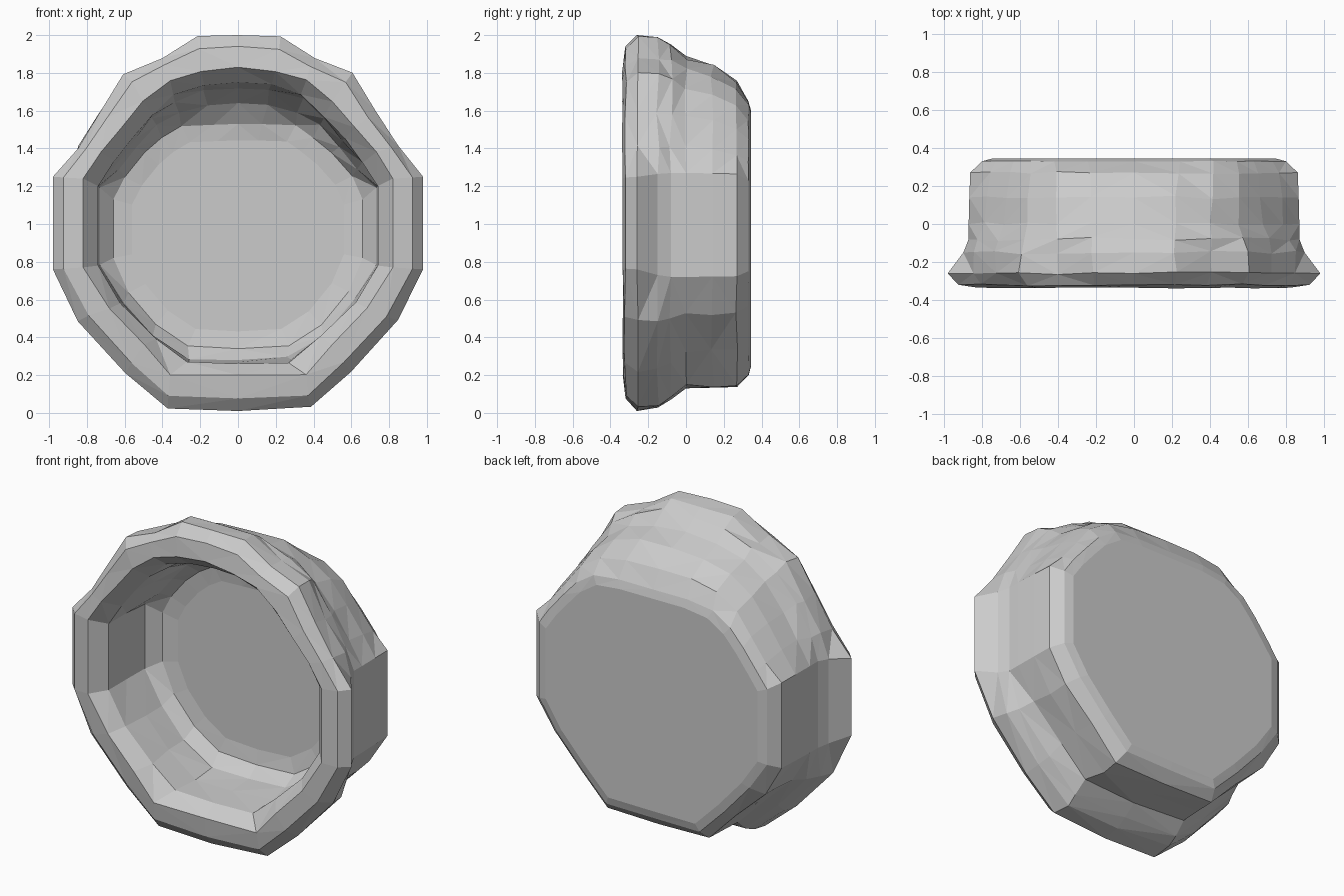
import bpy, bmesh, random

if "Cube" in bpy.data.objects:
    bpy.data.objects.remove(bpy.data.objects["Cube"])

random.seed(4)

# Right-half outlines (x, z), listed from top to bottom
rim = [(0, 2), (.22, 1.99), (.40, 1.88), (.60, 1.80), (.73, 1.60), (.85, 1.41),
       (.98, 1.25), (.98, .76), (.85, .49), (.60, .21), (.38, .03), (0, .01)]
body = [(0, 1.89), (.22, 1.88), (.40, 1.83), (.56, 1.72), (.68, 1.57), (.79, 1.41),
        (.87, 1.27), (.87, .72), (.75, .52), (.55, .33), (.36, .14), (0, .13)]
back = [(0, 1.65), (.24, 1.65), (.42, 1.63), (.54, 1.55), (.63, 1.45), (.73, 1.33),
        (.80, 1.23), (.80, .75), (.68, .57), (.50, .37), (.33, .20), (0, .20)]
lip = [(0, 1.83), (.20, 1.81), (.36, 1.76), (.50, 1.65), (.62, 1.51), (.73, 1.38),
       (.82, 1.24), (.82, .77), (.68, .55), (.50, .36), (.36, .20), (0, .20)]
mouth = [(0, 1.75), (.18, 1.74), (.34, 1.68), (.46, 1.57), (.56, 1.46), (.66, 1.33),
         (.74, 1.20), (.74, .78), (.62, .58), (.44, .40), (.27, .27), (0, .26)]
floor = [(0, 1.53), (.13, 1.53), (.30, 1.52), (.40, 1.46), (.50, 1.38), (.60, 1.25),
         (.66, 1.13), (.66, .82), (.58, .64), (.44, .47), (.27, .35), (0, .34)]


# Blend two outlines, with separate weights for top, side and bottom points
def mix(a, b, top, side=None, bottom=None):
    side = top if side is None else side
    bottom = top if bottom is None else bottom
    out = []
    for p, q in zip(a, b):
        t = top if p[1] > 1.3 else bottom if p[1] < .7 else side
        out.append((p[0] + (q[0] - p[0]) * t, p[1] + (q[1] - p[1]) * t))
    return out


# Rings from the inner floor, over the rim, to the back: outline, depth, roughness
rings = [
    (floor, .185, .006),
    (mix(mouth, floor, .5, .1, .25), .11, .012),
    (mix(mouth, floor, .15, 0, .1), -.06, .012),
    (mouth, -.24, .008),
    (lip, -.335, .004),
    (mix(lip, rim, .65), -.32, .006),
    (rim, -.26, .008),
    (mix(rim, body, .10, .75, .15), -.15, .010),
    (mix(rim, body, .45, 1, .5), -.08, .010),
    (body, .0, .010),
    (mix(body, back, .20, .05, .05), .14, .010),
    (mix(body, back, .55, .12, .10), .27, .006),
    (back, .33, .003),
]

bm = bmesh.new()


def add_ring(outline, y, rough):
    full = outline + [(-x, z) for x, z in outline[-2:0:-1]]
    ring = []
    for x, z in full:
        # The straight side panels stay clean
        j = 0 if x == 0 or (abs(x) > .6 and .7 < z < 1.3) else rough
        ring.append(bm.verts.new((x + random.uniform(-j, j),
                                  y + random.uniform(-j, j),
                                  max(0, z + random.uniform(-j, j)))))
    return ring


def bridge(a, b):
    n = len(a)
    for i in range(n):
        k = (i + 1) % n
        bm.faces.new((a[i], a[k], b[k], b[i]))


# Nearly flat centre of the inner floor and of the back
def cap(ring, y, cz, scale):
    inner = [bm.verts.new((v.co.x * scale, y, cz + (v.co.z - cz) * scale)) for v in ring]
    bridge(ring, inner)
    bm.faces.new(inner)


loops = [add_ring(*r) for r in rings]
for a, b in zip(loops, loops[1:]):
    bridge(a, b)
cap(loops[0], .20, .95, .85)
cap(loops[-1], .345, .92, .93)

bmesh.ops.triangulate(bm, faces=[f for f in bm.faces if len(f.verts) == 4])
bmesh.ops.recalc_face_normals(bm, faces=bm.faces)

mesh = bpy.data.meshes.new("bowl")
bm.to_mesh(mesh)
bm.free()
bowl = bpy.data.objects.new("bowl", mesh)
bpy.context.collection.objects.link(bowl)
